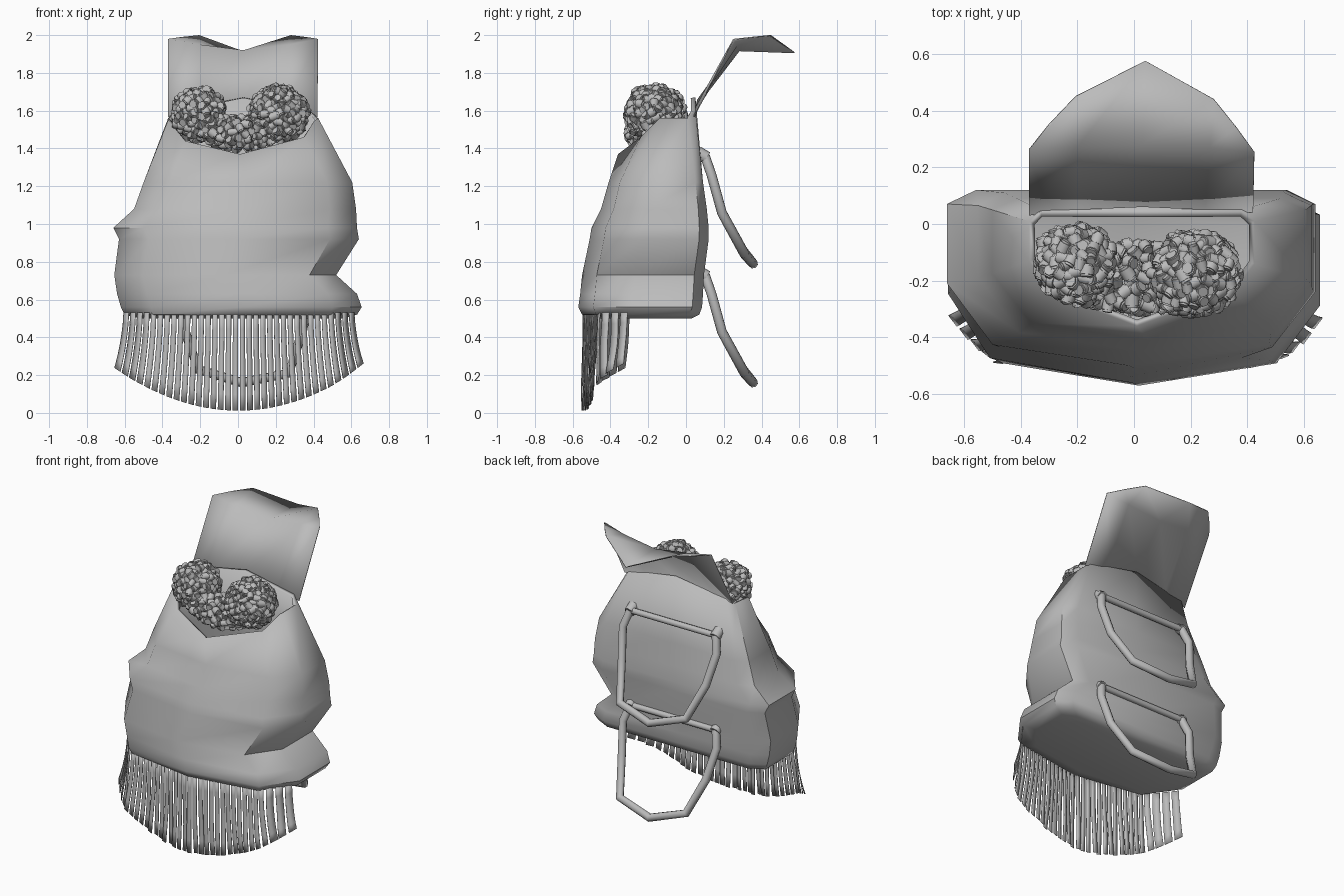
import bpy, bmesh, math, random
from mathutils import Vector, Matrix, Euler

random.seed(4)
old = bpy.data.objects.get("Cube")
if old:
    bpy.data.objects.remove(old)

grey = bpy.data.materials.new("plain grey")
grey.use_nodes = True
grey.diffuse_color = (0.5, 0.5, 0.5, 1)
grey.node_tree.nodes["Principled BSDF"].inputs["Base Color"].default_value = (0.5, 0.5, 0.5, 1)


def finish(name, bm, angle=40):
    mesh = bpy.data.meshes.new(name)
    bm.to_mesh(mesh)
    bm.free()
    mesh.materials.append(grey)
    ob = bpy.data.objects.new(name, mesh)
    bpy.context.collection.objects.link(ob)
    bpy.ops.object.select_all(action='DESELECT')
    ob.select_set(True)
    bpy.context.view_layer.objects.active = ob
    bpy.ops.object.shade_smooth_by_angle(angle=math.radians(angle))
    return ob


# Bag body: lofted rings, from the base up to the slanted opening
SHAPE = [(0, .08), (0, .53), (.125, .88), (.5, 1), (.88, .88), (1, .57),
         (1, .08), (.92, 0), (.5, 0), (.08, 0)]
LEVELS = [  # z, x min, x max, y front, y back
    (.50, -.52, .56, -.47, .03), (.52, -.60, .63, -.55, .07), (.56, -.62, .655, -.57, .085),
    (.63, -.64, .63, -.56, .09), (.73, -.655, .52, -.55, .095), (.92, -.63, .64, -.51, .12),
    (.98, -.66, .63, -.50, .12), (1.08, -.55, .625, -.45, .11), (1.22, -.50, .605, -.41, .09)]
OPENING = [(-.37, .01, 1.56), (-.37, -.13, 1.55), (-.28, -.25, 1.44), (.01, -.36, 1.37),
           (.35, -.24, 1.46), (.425, -.14, 1.56), (.425, .01, 1.56), (.38, .05, 1.6),
           (.03, .05, 1.67), (-.33, .05, 1.6)]
bm = bmesh.new()
rings = [[bm.verts.new((x0 + (x1 - x0) * u, yb + (yf - yb) * v, z)) for u, v in SHAPE]
         for z, x0, x1, yf, yb in LEVELS]
rings.append([bm.verts.new(p) for p in OPENING])
n = len(SHAPE)
for low, high in zip(rings, rings[1:]):
    for i in range(n):
        j = (i + 1) % n
        bm.faces.new((low[i], low[j], high[j], high[i]))
bm.faces.new(rings[0][::-1])
bmesh.ops.recalc_face_normals(bm, faces=bm.faces)
body = finish("bag_body", bm, 50)
wall = body.modifiers.new("wall", 'SOLIDIFY')
wall.thickness = .025
wall.offset = -1

# Raised flap: three columns that fold back to a point
bm = bmesh.new()
ROWS = [[(-.37, .03, 1.57), (-.2, .05, 1.62), (.03, .06, 1.66), (.25, .05, 1.62), (.42, .04, 1.57)],
        [(-.37, .26, 1.98), (-.2, .27, 1.95), (.03, .28, 1.92), (.27, .27, 1.95), (.424, .25, 1.98)],
        [(-.3, .35, 1.99), (-.205, .45, 2), (.04, .575, 1.91), (.28, .44, 2), (.36, .34, 1.99)]]
rows = [[bm.verts.new(p) for p in row] for row in ROWS]
for a, b in zip(rows, rows[1:]):
    for i in range(4):
        bm.faces.new((a[i], a[i + 1], b[i + 1], b[i]))
flap = finish("flap", bm, 60)
flap.modifiers.new("thickness", 'SOLIDIFY').thickness = .006

# Fringe: narrow strips hung from the front edge of the base
EDGE = [(-.61, -.29), (-.48, -.46), (.01, -.545), (.5, -.46), (.62, -.3)]


def edge_y(x):
    for (xa, ya), (xb, yb) in zip(EDGE, EDGE[1:]):
        if x <= xb:
            return ya + (yb - ya) * (x - xa) / (xb - xa)
    return EDGE[-1][1]


bm = bmesh.new()
STRIPS, STEPS, HALF = 34, 6, .0135


def tip_z(x):
    return .012 + .53 * x * x + (.1 * (x - .5) if x > .5 else 0)


for s in range(STRIPS):
    x = -.59 + 1.19 * s / (STRIPS - 1)
    sway, phase = random.uniform(.004, .012), random.uniform(0, 6)
    last = None
    for k in range(STEPS + 1):
        t = k / STEPS
        pair = []
        for side in (-HALF, HALF):
            px = x + side * (1 + .1 * t)
            cx = px + x * .08 * t ** 1.5
            z = .53 + (tip_z(cx) - .53) * t
            y = edge_y(px) - .03 * t * abs(x) + sway * math.sin(phase + 4 * t) * t
            pair.append(bm.verts.new((cx, y, z)))
        if last:
            bm.faces.new((last[0], last[1], pair[1], pair[0]))
        last = pair
fringe = finish("fringe", bm)
fringe.modifiers.new("thickness", 'SOLIDIFY').thickness = .004


# Back carrying loops: a bent tube, a hinge bar and end knobs
def tube(name, points, radius, cyclic=False):
    curve = bpy.data.curves.new(name, 'CURVE')
    curve.dimensions = '3D'
    curve.bevel_depth = radius
    curve.bevel_resolution = 2
    curve.use_fill_caps = True
    spline = curve.splines.new('POLY')
    spline.points.add(len(points) - 1)
    for p, co in zip(spline.points, points):
        p.co = (*co, 1)
    spline.use_cyclic_u = cyclic
    curve.materials.append(grey)
    ob = bpy.data.objects.new(name, curve)
    bpy.context.collection.objects.link(ob)


LOOP = [(-.29, .10, 0), (-.32, .135, -.1), (-.28, .19, -.3), (-.21, .30, -.5), (.02, .355, -.57),
        (.27, .31, -.52), (.34, .19, -.3), (.37, .135, -.1), (.34, .10, 0)]
for label, top in (("upper", 1.36), ("lower", .73)):
    tube(label + "_loop", [(x, y, top + z) for x, y, z in LOOP], .026)
    tube(label + "_hinge_bar", [(-.29, .10, top), (.34, .10, top)], .02)
    for side, x in (("right", -.29), ("left", .34)):
        tube(f"{label}_{side}_knob", [(x, .06, top + .02), (x, .11, top - .01)], .034)

# Contents: small barrel shaped pieces heaped in three clumps
CLUMPS = [((-.205, -.14, 1.58), (.13, .13, .135), 170), ((.215, -.175, 1.585), (.145, .14, .14), 190),
          ((.01, -.19, 1.48), (.2, .12, .08), 110)]
bm = bmesh.new()
for centre, size, count in CLUMPS:
    for i in range(count):
        # even spread over the clump's surface
        h = 1 - 2 * (i + .5) / count
        a = i * 2.39996
        r = math.sqrt(1 - h * h)
        scale = random.uniform(.88, 1.03)
        spot = Vector([c + s * scale * d for c, s, d in
                       zip(centre, size, (r * math.cos(a), r * math.sin(a), h))])
        turn = Euler([random.uniform(0, 6.28) for _ in range(3)]).to_matrix().to_4x4()
        wide = random.uniform(.018, .027)
        tall = random.uniform(.036, .055)
        for radius, height in ((wide, tall * .7), (wide * .8, tall)):
            bmesh.ops.create_cone(bm, cap_ends=True, segments=8, radius1=radius, radius2=radius,
                                  depth=height, matrix=Matrix.Translation(spot) @ turn)
finish("contents", bm, 50)
